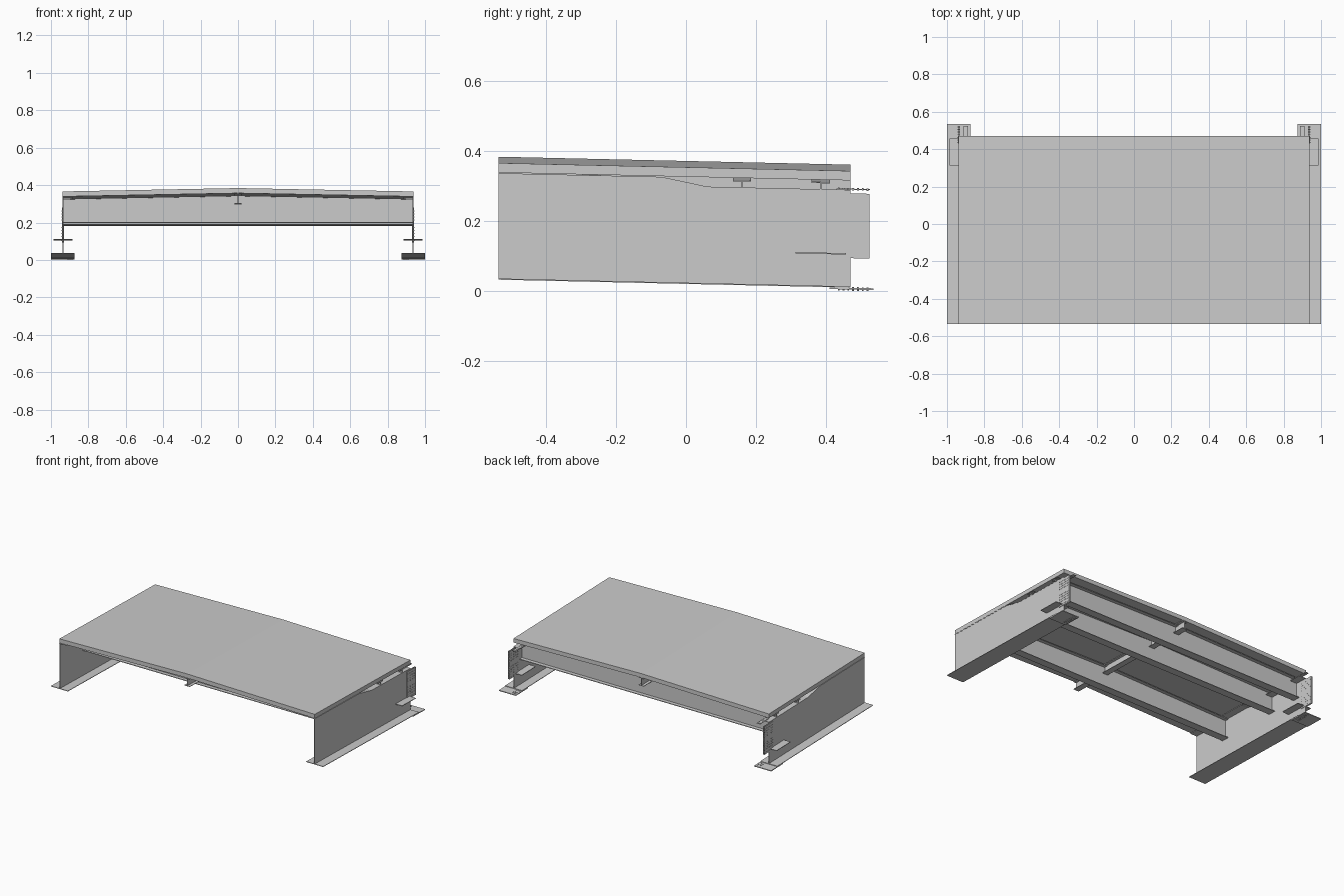
import bpy, bmesh, math
from mathutils import Matrix, Vector

if "Cube" in bpy.data.objects:
    bpy.data.objects.remove(bpy.data.objects["Cube"])

FRONT, BACK = -0.535, 0.47
WEB_X = 0.936
GRADE = 0.0225          # whole span falls gently toward the back


def finish(name, bm):
    for v in bm.verts:
        v.co.z -= GRADE * (v.co.y - FRONT)
    bmesh.ops.recalc_face_normals(bm, faces=bm.faces)
    me = bpy.data.meshes.new(name)
    bm.to_mesh(me)
    bm.free()
    ob = bpy.data.objects.new(name, me)
    bpy.context.collection.objects.link(ob)
    return ob


def prism(bm, pts, axis, a, b):
    """Extrude a 2D outline along x (pts = y,z) or y (pts = x,z)."""
    def place(p, t):
        return (t, p[0], p[1]) if axis == 'x' else (p[0], t, p[1])
    lo = [bm.verts.new(place(p, a)) for p in pts]
    hi = [bm.verts.new(place(p, b)) for p in pts]
    bm.faces.new(lo)
    bm.faces.new(hi[::-1])
    n = len(pts)
    for i in range(n):
        j = (i + 1) % n
        bm.faces.new((lo[i], hi[i], hi[j], lo[j]))


def box(bm, x0, x1, y0, y1, z0, z1):
    prism(bm, [(x0, z0), (x1, z0), (x1, z1), (x0, z1)], 'y', y0, y1)


def bolt(bm, pos, axis, length):
    rot = Matrix.Rotation(math.pi / 2, 4, 'Y') if axis == 'x' else Matrix()
    bmesh.ops.create_cone(bm, cap_ends=True, segments=6, radius1=0.0025,
                          radius2=0.0025, depth=length,
                          matrix=Matrix.Translation(Vector(pos)) @ rot)


def crown_band(z0, z1, half=WEB_X, rise=0.018):
    return [(-half, z0), (0, z0 + rise), (half, z0),
            (half, z1), (0, z1 + rise), (-half, z1)]


# Crowned deck slab
bm = bmesh.new()
prism(bm, crown_band(0.339, 0.366, 0.938), 'y', FRONT, BACK)
finish("deck_slab", bm)

# Cross beams: crowned top, flat bottom flange
for i, y in enumerate((-0.27, 0.16, 0.385)):
    bm = bmesh.new()
    prism(bm, [(-WEB_X, 0.206), (WEB_X, 0.206), (WEB_X, 0.331),
               (0, 0.349), (-WEB_X, 0.331)], 'y', y - 0.002, y + 0.002)
    box(bm, -WEB_X, WEB_X, y - 0.026, y + 0.026, 0.203, 0.207)
    prism(bm, crown_band(0.329, 0.333), 'y', y - 0.026, y + 0.026)
    finish(f"cross_beam_{i + 1}", bm)

# Centre stringer
bm = bmesh.new()
box(bm, -0.0015, 0.0015, FRONT, BACK, 0.304, 0.357)
box(bm, -0.02, 0.02, FRONT, BACK, 0.302, 0.305)
box(bm, -0.02, 0.02, FRONT, BACK, 0.352, 0.355)
finish("centre_stringer", bm)

# Main girders with their splices, one per side
top_line = [(FRONT, 0.337), (-0.07, 0.337), (0.01, 0.322),
            (0.06, 0.312), (BACK, 0.312)]
for side, s in (("right", 1), ("left", -1)):
    # web, stepped down under the slab near the splice
    bm = bmesh.new()
    prism(bm, [(BACK, 0.035), (FRONT, 0.035)] + top_line, 'x',
          s * (WEB_X - 0.002), s * (WEB_X + 0.002))
    finish(f"{side}_girder_web", bm)

    # top flange follows the web's upper edge
    bm = bmesh.new()
    prism(bm, top_line + [(y, z - 0.003) for y, z in reversed(top_line)], 'x',
          s * 0.885, s * 0.939)
    finish(f"{side}_girder_top_flange", bm)

    # bottom flange
    bm = bmesh.new()
    box(bm, s * 0.875, s * 1.0, FRONT, BACK, 0.033, 0.0365)
    finish(f"{side}_girder_bottom_flange", bm)

    # web splice plates on both faces, with bolts
    bm = bmesh.new()
    for d in (-0.0037, 0.0037):
        x = s * WEB_X + d
        box(bm, x - 0.0015, x + 0.0015, 0.43, 0.524, 0.117, 0.302)
    finish(f"{side}_web_splice", bm)
    bm = bmesh.new()
    rows = [0.128] + [0.148 + 0.016 * k for k in range(4)] + \
           [0.236 + 0.016 * k for k in range(4)]
    cols = [0.436 + 0.0137 * k for k in range(7)]
    for y in cols:
        for z in rows:
            bolt(bm, (s * WEB_X, y, z), 'x', 0.014)
    finish(f"{side}_web_bolts", bm)

    # top and bottom flange splice plates, with bolts
    bm = bmesh.new()
    box(bm, s * 0.887, s * 0.912, 0.43, 0.525, 0.3125, 0.3155)
    box(bm, s * 0.875, s * 1.0, 0.41, 0.535, 0.0275, 0.0325)
    finish(f"{side}_flange_splice", bm)
    bm = bmesh.new()
    for y in cols:
        for x in (0.893, 0.906):
            bolt(bm, (s * x, y, 0.314), 'z', 0.007)
        for x in (0.887, 0.898, 0.909):
            bolt(bm, (s * x, y, 0.0293), 'z', 0.0105)
    finish(f"{side}_flange_bolts", bm)

    # horizontal bracing gusset through the web
    bm = bmesh.new()
    box(bm, s * 0.886, s * 0.986, 0.313, 0.457, 0.127, 0.131)
    finish(f"{side}_gusset_plate", bm)
